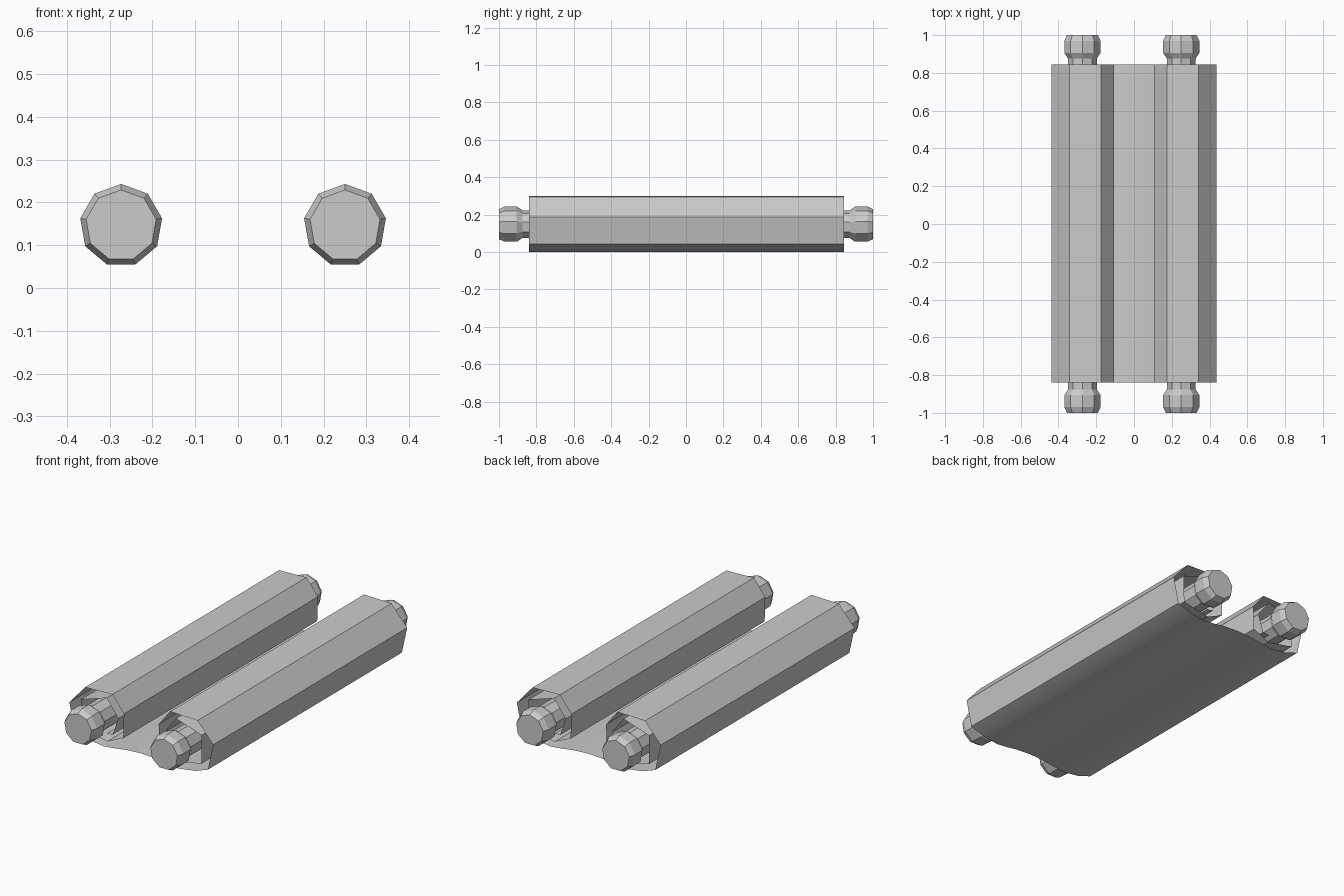
import bpy, bmesh, math
from mathutils import Vector

cube = bpy.data.objects.get("Cube")
if cube:
    bpy.data.objects.remove(cube, do_unlink=True)

grey = bpy.data.materials.new("plain grey")
grey.use_nodes = True
grey.diffuse_color = (0.6, 0.6, 0.6, 1)
grey.node_tree.nodes["Principled BSDF"].inputs["Base Color"].default_value = (0.6, 0.6, 0.6, 1)


def finish(bm, name, angle):
    mesh = bpy.data.meshes.new(name)
    bm.to_mesh(mesh)
    bm.free()
    mesh.materials.append(grey)
    obj = bpy.data.objects.new(name, mesh)
    bpy.context.collection.objects.link(obj)
    bpy.ops.object.select_all(action='DESELECT')
    obj.select_set(True)
    bpy.context.view_layer.objects.active = obj
    bpy.ops.object.shade_smooth_by_angle(angle=math.radians(angle))
    return obj


# Rolled sheet: half profile from the middle out and into the roll, mirrored
half = [(0.09, 0.018), (0.16, 0.008), (0.23, 0.001), (0.33, 0.015), (0.405, 0.042),
        (0.437, 0.187), (0.342, 0.295), (0.175, 0.3), (0.106, 0.212), (0.11, 0.077),
        (0.207, 0.033), (0.366, 0.064), (0.367, 0.221), (0.211, 0.271),
        (0.14, 0.177), (0.173, 0.08), (0.21, 0.077)]
profile = [(-x, z) for x, z in reversed(half)] + [(0, 0.023)] + half
bm = bmesh.new()
front = [bm.verts.new((x, -0.84, z)) for x, z in profile]
back = [bm.verts.new((x, 0.845, z)) for x, z in profile]
for i in range(len(profile) - 1):
    bm.faces.new((front[i], back[i], back[i + 1], front[i + 1]))
finish(bm, "rolled_sheet", 30)

# Nine-sided rollers with a knob at each end
knob = [(-1, 0.083), (-0.97, 0.097), (-0.905, 0.097), (-0.875, 0.077)]
rings = knob + [(-y, r) for y, r in reversed(knob)]


def roller(name, cx, cz=0.146, sides=9):
    bm = bmesh.new()
    loops = []
    for y, r in rings:
        angles = [math.tau * k / sides for k in range(sides)]
        loops.append([bm.verts.new((cx + r * math.sin(a), y, cz + r * math.cos(a))) for a in angles])
    for a, b in zip(loops, loops[1:]):
        for k in range(sides):
            n = (k + 1) % sides
            bm.faces.new((a[k], a[n], b[n], b[k]))
    bm.faces.new(loops[0])
    bm.faces.new(loops[-1])
    bmesh.ops.recalc_face_normals(bm, faces=bm.faces)
    finish(bm, name, 10)


roller("left_roller", 0.25)
roller("right_roller", -0.273)
